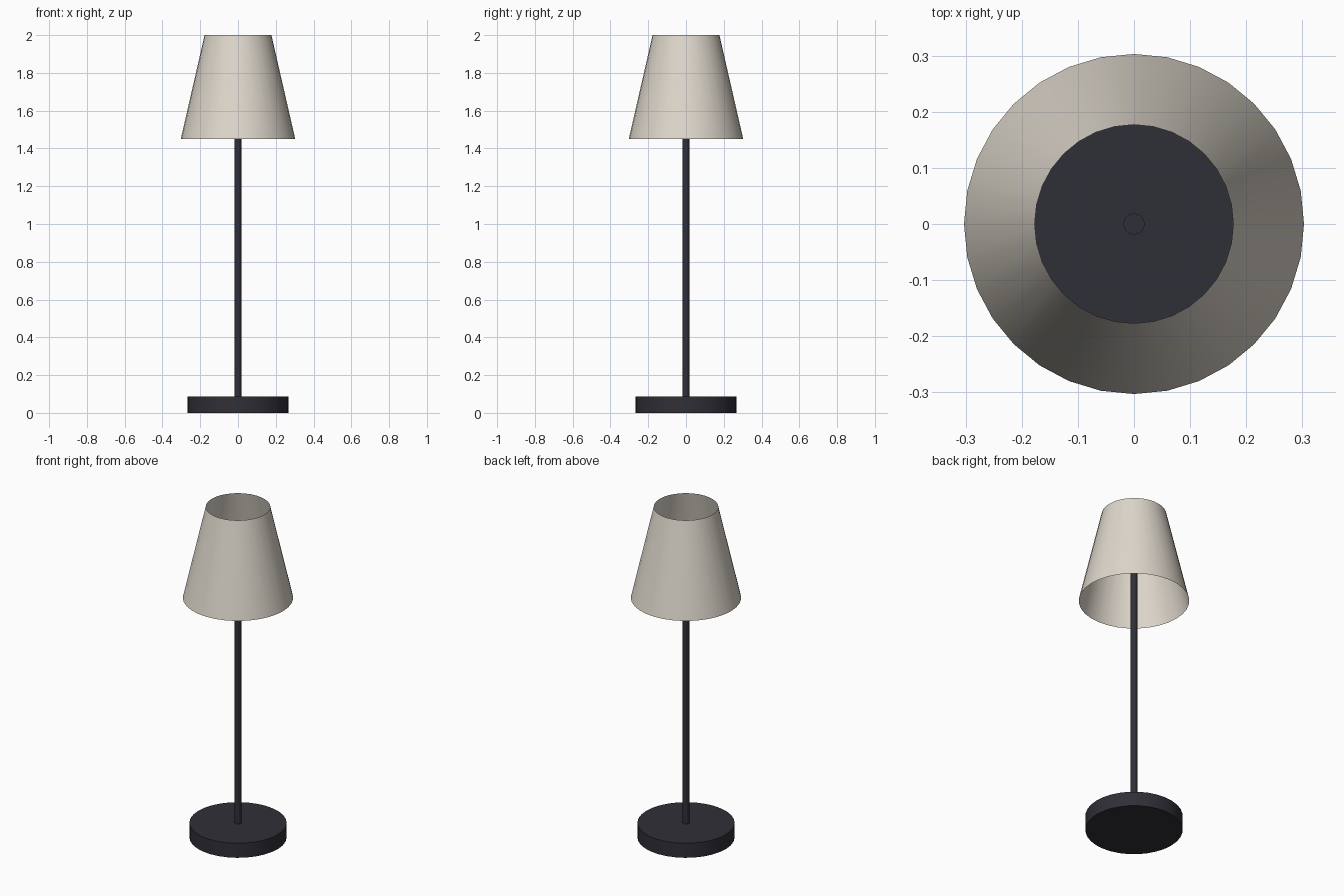
import bpy
import bmesh
import math

default = bpy.data.objects.get("Cube")
if default:
    bpy.data.objects.remove(default, do_unlink=True)


def make_material(name, rgb):
    mat = bpy.data.materials.new(name)
    mat.use_nodes = True
    color = (*rgb, 1.0)
    mat.diffuse_color = color
    mat.node_tree.nodes["Principled BSDF"].inputs["Base Color"].default_value = color
    return mat


def add_tapered(name, mat, r_bottom, r_top, z_bottom, z_top, sides, capped=True):
    """Round part standing between two heights, smooth with sharp rims."""
    bm = bmesh.new()
    bmesh.ops.create_cone(bm, cap_ends=capped, segments=sides,
                          radius1=r_bottom, radius2=r_top, depth=z_top - z_bottom)
    bmesh.ops.translate(bm, verts=bm.verts, vec=(0, 0, (z_bottom + z_top) / 2))
    mesh = bpy.data.meshes.new(name)
    bm.to_mesh(mesh)
    bm.free()
    mesh.materials.append(mat)
    obj = bpy.data.objects.new(name, mesh)
    bpy.context.collection.objects.link(obj)
    bpy.ops.object.select_all(action="DESELECT")
    obj.select_set(True)
    bpy.context.view_layer.objects.active = obj
    bpy.ops.object.shade_smooth_by_angle(angle=math.radians(35))
    return obj


dark_metal = make_material("dark metal", (0.028, 0.028, 0.038))
cream_fabric = make_material("cream fabric", (0.73, 0.68, 0.60))

# Weighted foot and slim pole
add_tapered("base", dark_metal, 0.267, 0.267, 0.0, 0.088, 32)
add_tapered("pole", dark_metal, 0.019, 0.019, 0.088, 1.74, 16)

# Thin shade, open at both ends
add_tapered("shade", cream_fabric, 0.303, 0.177, 1.45, 2.0, 32, capped=False)
